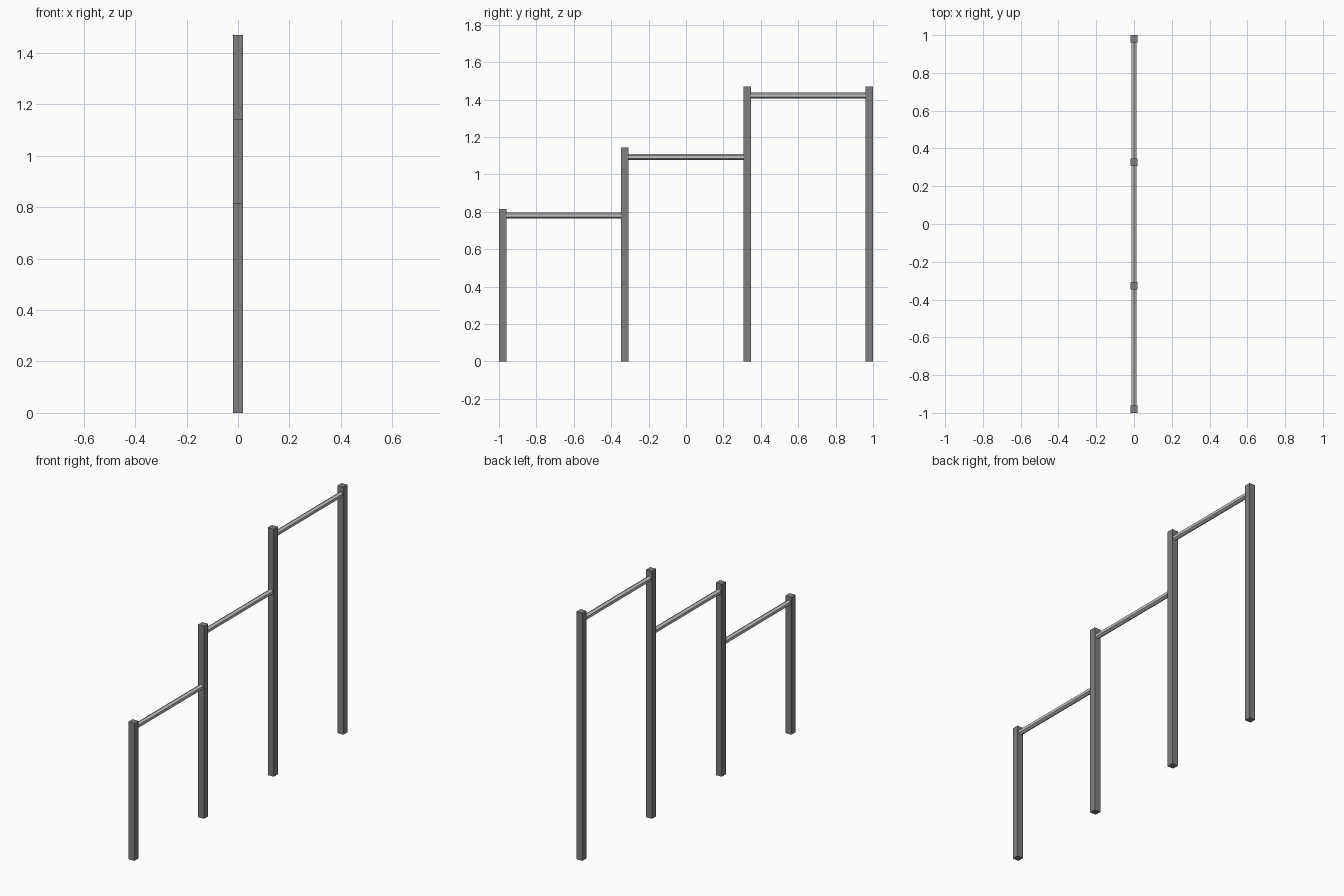
import bpy, math

if "Cube" in bpy.data.objects:
    bpy.data.objects.remove(bpy.data.objects["Cube"])

def material(name, v):
    m = bpy.data.materials.new(name)
    m.diffuse_color = (v, v, v, 1)
    m.use_nodes = True
    m.node_tree.nodes["Principled BSDF"].inputs["Base Color"].default_value = m.diffuse_color
    return m

post_mat = material("dark grey", 0.215)
bar_mat = material("light grey", 0.55)
W = 0.039
ys = [-0.9805, -0.327, 0.327, 0.9805]

# square posts, rising towards the back
for i, (y, h) in enumerate(zip(ys, [0.816, 1.143, 1.47, 1.47])):
    bpy.ops.mesh.primitive_cube_add(size=1, location=(0, y, h / 2))
    o = bpy.context.object
    o.name = f"post_{i + 1}"
    o.scale = (W, W, h)
    o.data.materials.append(post_mat)

# six-sided bars between neighbouring posts
for i, z in enumerate([0.779, 1.094, 1.421]):
    y0, y1 = ys[i] + W / 2 - 0.001, ys[i + 1] - W / 2 + 0.001
    bpy.ops.mesh.primitive_cylinder_add(vertices=6, radius=0.016, depth=y1 - y0,
        location=(0, (y0 + y1) / 2, z), rotation=(math.pi / 2, 0, 0))
    o = bpy.context.object
    o.name = f"pull_up_bar_{i + 1}"
    o.data.materials.append(bar_mat)
